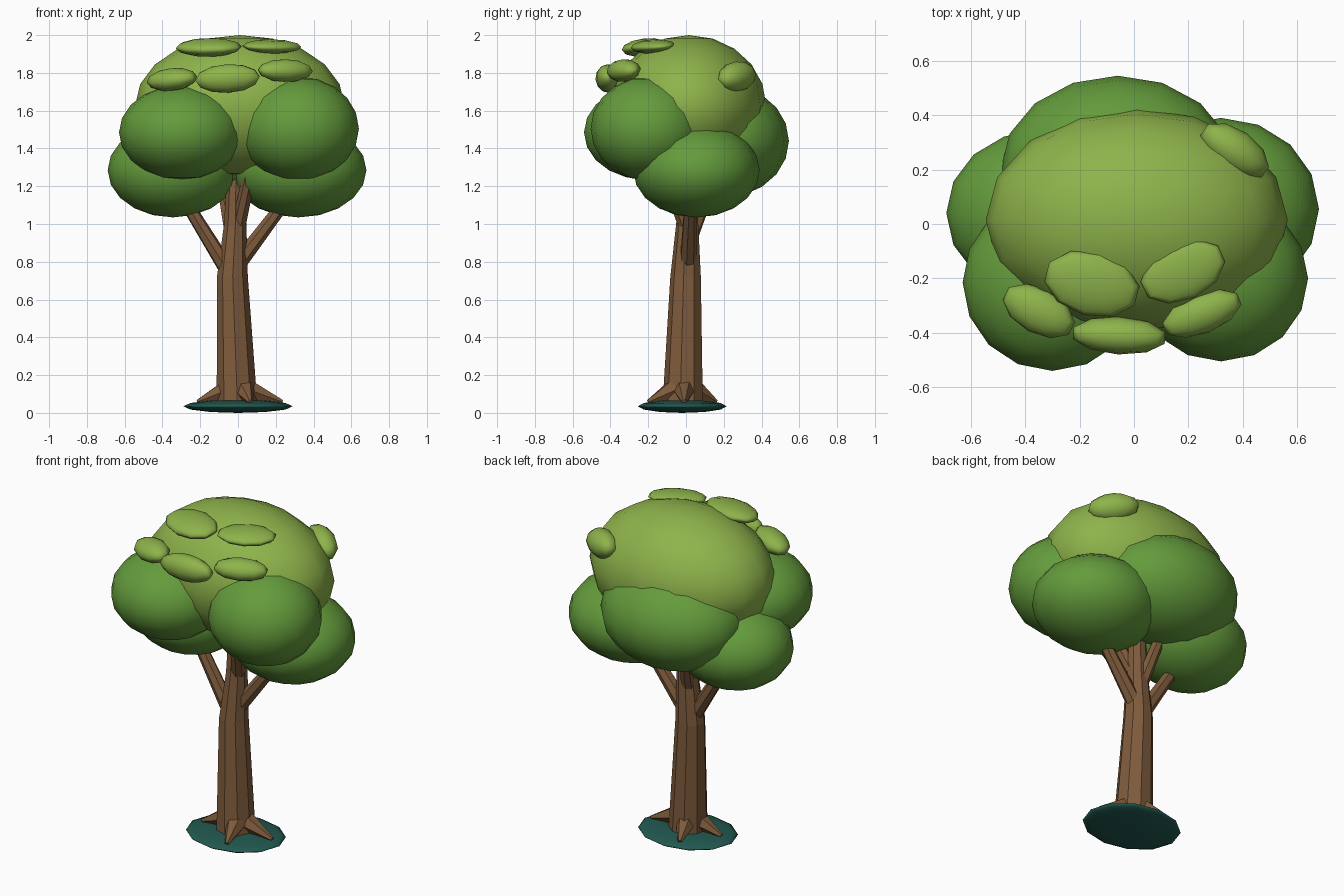
import bpy, bmesh
from math import sin, cos, tau, radians
from mathutils import Vector

if "Cube" in bpy.data.objects:
    bpy.data.objects.remove(bpy.data.objects["Cube"])


def material(name, rgb):
    m = bpy.data.materials.new(name)
    m.diffuse_color = (*rgb, 1)
    m.use_nodes = True
    m.node_tree.nodes["Principled BSDF"].inputs["Base Color"].default_value = m.diffuse_color
    return m


BARK = material("bark", (0.21, 0.105, 0.045))
DARK = material("dark_leaf", (0.127, 0.33, 0.045))
LIGHT = material("light_leaf", (0.27, 0.45, 0.07))
GRASS = material("grass", (0.015, 0.10, 0.08))


def finish(name, bm, mat, smooth):
    bmesh.ops.recalc_face_normals(bm, faces=bm.faces)
    for f in bm.faces:
        f.smooth = smooth
    me = bpy.data.meshes.new(name)
    bm.to_mesh(me)
    bm.free()
    me.materials.append(mat)
    ob = bpy.data.objects.new(name, me)
    bpy.context.collection.objects.link(ob)
    return ob


def blob(name, loc, size, mat, rot=(0, 0, 0), segs=16, rings=10, smooth=True):
    bm = bmesh.new()
    bmesh.ops.create_uvsphere(bm, u_segments=segs, v_segments=rings, radius=1)
    ob = finish(name, bm, mat, smooth)
    ob.location, ob.scale = loc, size
    ob.rotation_euler = [radians(a) for a in rot]


def tube(name, path, sides):
    """Flat-sided limb through (x, y, z, radius) points."""
    bm = bmesh.new()
    pts = [Vector(p[:3]) for p in path]
    q = (pts[-1] - pts[0]).to_track_quat('Z', 'Y')
    loops = []
    for c, p in zip(pts, path):
        loops.append([bm.verts.new(c + q @ Vector((p[3] * cos(tau * i / sides),
                                                   p[3] * sin(tau * i / sides), 0)))
                      for i in range(sides)])
    for a, b in zip(loops, loops[1:]):
        for i in range(sides):
            j = (i + 1) % sides
            bm.faces.new((a[i], a[j], b[j], b[i]))
    bm.faces.new(loops[0])
    bm.faces.new(loops[-1])
    finish(name, bm, BARK, False)


# grass mound
blob("grass_base", (0, -0.02, 0.035), (0.29, 0.235, 0.035), GRASS, segs=12, rings=6)

# trunk
tube("trunk", [(-0.005, -0.015, 0.03, 0.11), (-0.03, 0, 0.72, 0.083),
               (-0.015, 0.008, 1.0, 0.06), (-0.01, 0.01, 1.45, 0.04)], 9)

# branches
tube("branch_left", [(-0.045, 0, 0.74, 0.045), (-0.23, 0.01, 1.04, 0.036),
                     (-0.34, 0.02, 1.22, 0.03)], 7)
tube("branch_right", [(0.0, 0.01, 0.79, 0.045), (0.19, 0.02, 1.04, 0.036),
                      (0.32, 0.03, 1.21, 0.03)], 7)
tube("branch_back", [(-0.03, 0.02, 0.92, 0.04), (-0.09, 0.15, 1.25, 0.03)], 7)
tube("branch_front", [(0.005, -0.005, 1.0, 0.04), (0.07, -0.12, 1.3, 0.035)], 7)

# roots
for side, (start, tip) in {
        "left": ((-0.05, -0.02), (-0.215, -0.03)),
        "right": ((0.05, -0.01), (0.235, -0.01)),
        "front": ((0.03, -0.06), (0.065, -0.2)),
        "back": ((-0.03, 0.04), (-0.07, 0.16))}.items():
    tube("root_" + side, [(*start, 0.125, 0.06), (*tip, 0.058, 0.012)], 6)

# main foliage
blob("foliage_low_left", (-0.345, 0.04, 1.285), (0.345, 0.305, 0.25), DARK)
blob("foliage_low_right", (0.32, 0.055, 1.285), (0.36, 0.335, 0.25), DARK)
blob("foliage_front_left", (-0.3, -0.215, 1.485), (0.33, 0.325, 0.25), DARK)
blob("foliage_front_right", (0.32, -0.2, 1.505), (0.32, 0.305, 0.275), DARK)
blob("foliage_back", (-0.06, 0.2, 1.44), (0.43, 0.345, 0.3), DARK)
blob("crown", (0.01, 0.015, 1.625), (0.555, 0.41, 0.375), LIGHT)

# small leaf tufts: location, size, rotation
tufts = [
    ((-0.155, -0.22, 1.935), (0.18, 0.12, 0.047), (8, 0, -15)),
    ((0.18, -0.175, 1.94), (0.165, 0.105, 0.037), (5, 0, 25)),
    ((-0.35, -0.32, 1.765), (0.145, 0.085, 0.06), (10, -5, -28)),
    ((-0.055, -0.41, 1.77), (0.178, 0.07, 0.076), (5, -3, -3)),
    ((0.25, -0.33, 1.812), (0.155, 0.075, 0.06), (10, 0, 22)),
    ((0.37, 0.268, 1.78), (0.145, 0.08, 0.08), (0, 8, -35)),
]
for i, (loc, size, rot) in enumerate(tufts):
    blob(f"leaf_tuft_{i + 1}", loc, size, LIGHT, rot, 10, 6)
